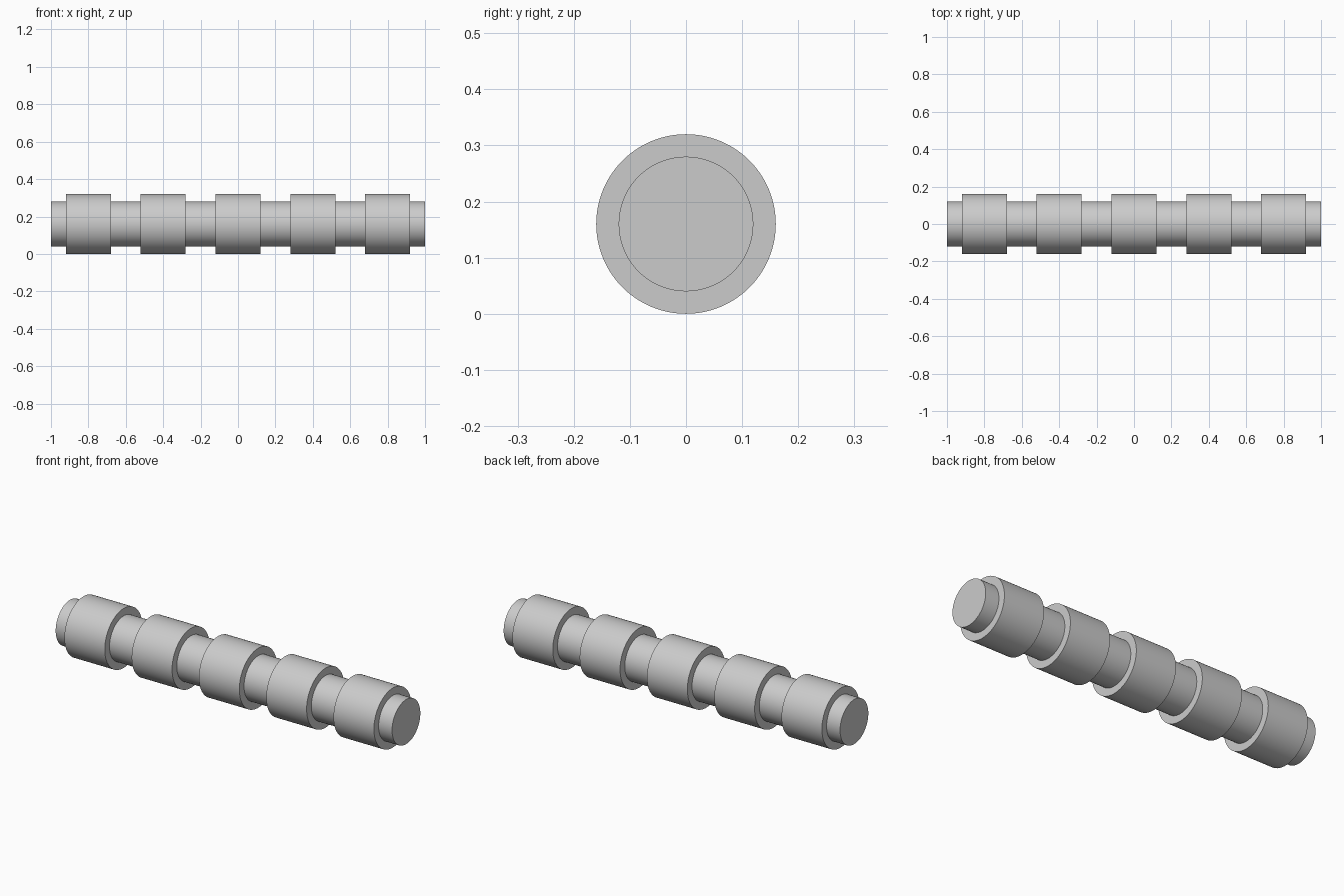
import bpy
import bmesh
import math
from mathutils import Vector

cube = bpy.data.objects.get("Cube")
if cube:
    bpy.data.objects.remove(cube, do_unlink=True)

CORE_RADIUS = 0.12
COLLAR_RADIUS = 0.16
COLLAR_WIDTH = 0.24
PITCH = 0.4
SEGMENTS = 96

# Plain grey material
grey = bpy.data.materials.new("plain_grey")
grey.use_nodes = True
colour = (0.6, 0.6, 0.6, 1.0)
grey.diffuse_color = colour
grey.node_tree.nodes["Principled BSDF"].inputs["Base Color"].default_value = colour

# Stepped half profile along x: thin core with five thicker collars
profile = [(-1, 0), (-1, CORE_RADIUS)]
for i in range(-2, 3):
    start = i * PITCH - COLLAR_WIDTH / 2
    end = i * PITCH + COLLAR_WIDTH / 2
    profile += [(start, CORE_RADIUS), (start, COLLAR_RADIUS),
                (end, COLLAR_RADIUS), (end, CORE_RADIUS)]
profile += [(1, CORE_RADIUS), (1, 0)]

# Turn the profile around the x axis
bm = bmesh.new()
verts = [bm.verts.new((x, 0, r)) for x, r in profile]
edges = [bm.edges.new(pair) for pair in zip(verts, verts[1:])]
bmesh.ops.spin(bm, geom=verts + edges, cent=(0, 0, 0), axis=(1, 0, 0),
               angle=math.tau, steps=SEGMENTS, use_duplicate=False)
bmesh.ops.remove_doubles(bm, verts=bm.verts, dist=1e-5)
bmesh.ops.recalc_face_normals(bm, faces=bm.faces)
bmesh.ops.translate(bm, verts=bm.verts, vec=Vector((0, 0, COLLAR_RADIUS)))

mesh = bpy.data.meshes.new("collared_shaft")
bm.to_mesh(mesh)
bm.free()
mesh.materials.append(grey)
shaft = bpy.data.objects.new("collared_shaft", mesh)
bpy.context.collection.objects.link(shaft)

# Smooth barrels with crisp steps
bpy.ops.object.select_all(action="DESELECT")
shaft.select_set(True)
bpy.context.view_layer.objects.active = shaft
bpy.ops.object.shade_smooth_by_angle(angle=math.radians(30))
